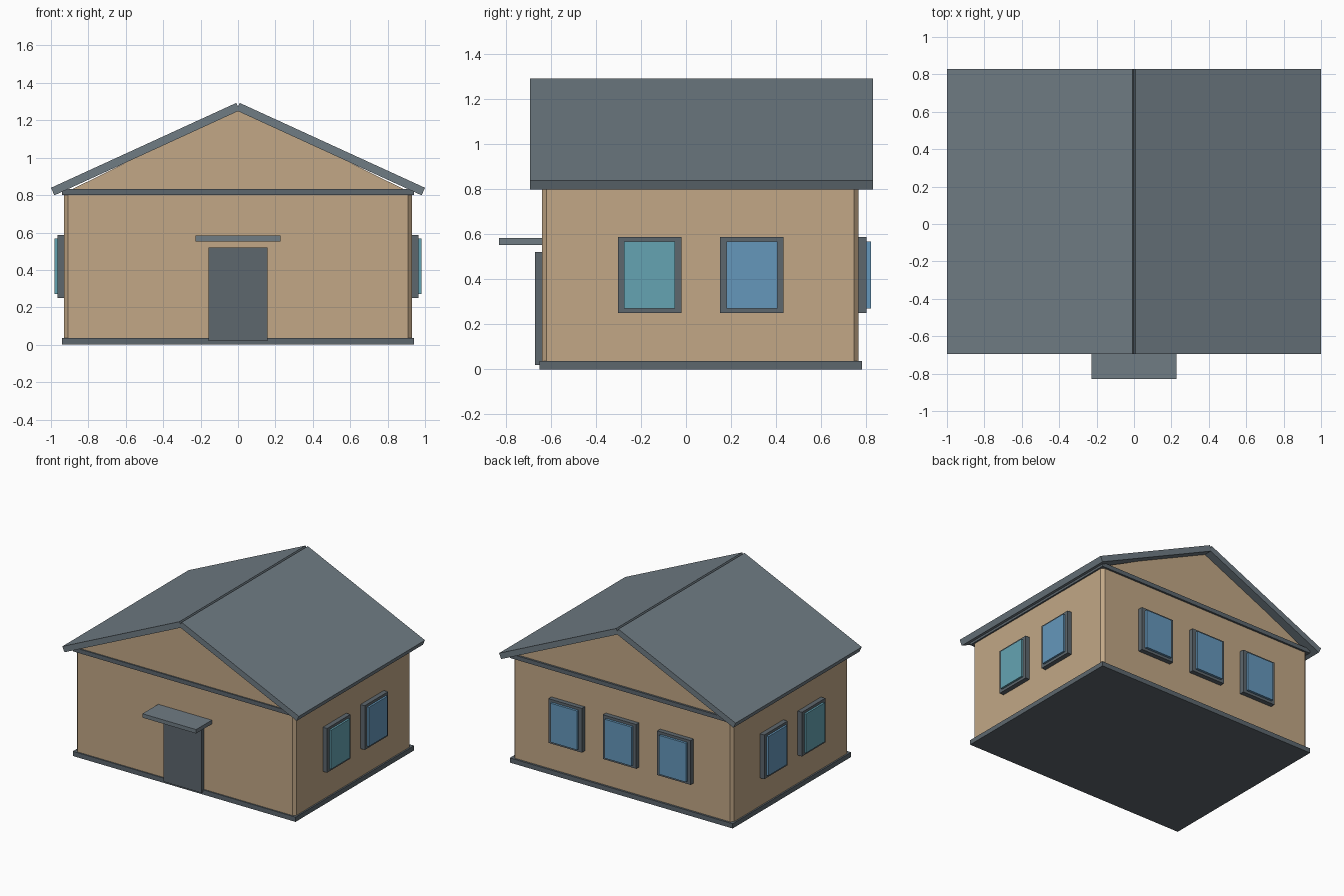
import bpy, bmesh
from math import radians, sin, cos, atan2

if "Cube" in bpy.data.objects:
    bpy.data.objects.remove(bpy.data.objects["Cube"])


def material(name, rgb):
    m = bpy.data.materials.new(name)
    m.diffuse_color = (*rgb, 1)
    m.use_nodes = True
    m.node_tree.nodes["Principled BSDF"].inputs["Base Color"].default_value = m.diffuse_color
    return m


WALL = material("tan_wall", (0.54, 0.39, 0.24))
ROOF = material("slate_roof", (0.16, 0.20, 0.23))
TRIM = material("dark_trim", (0.11, 0.135, 0.155))
BLUE = material("blue_glass", (0.13, 0.31, 0.50))
TEAL = material("teal_glass", (0.13, 0.37, 0.45))


def add_object(name, bm, mat):
    bmesh.ops.recalc_face_normals(bm, faces=bm.faces)
    me = bpy.data.meshes.new(name)
    bm.to_mesh(me)
    bm.free()
    me.materials.append(mat)
    ob = bpy.data.objects.new(name, me)
    bpy.context.collection.objects.link(ob)
    return ob


def box(name, x, y, z, mat, bevel=0):
    """Box from (min, max) ranges, optionally with chamfered vertical edges."""
    bm = bmesh.new()
    bmesh.ops.create_cube(bm, size=1)
    for v in bm.verts:
        v.co = [r[0] if c < 0 else r[1] for c, r in zip(v.co, (x, y, z))]
    if bevel:
        upright = [e for e in bm.edges
                   if abs(e.verts[0].co.z - e.verts[1].co.z) > 0.01]
        bmesh.ops.bevel(bm, geom=upright, offset=bevel, segments=1, affect='EDGES')
    return add_object(name, bm, mat)


def prism(name, profile, y, mat):
    """Extrude an xz profile along y."""
    bm = bmesh.new()
    face = bm.faces.new([bm.verts.new((px, y[0], pz)) for px, pz in profile])
    new = bmesh.ops.extrude_face_region(bm, geom=[face])["geom"]
    bmesh.ops.translate(bm, vec=(0, y[1] - y[0], 0),
                        verts=[g for g in new if isinstance(g, bmesh.types.BMVert)])
    return add_object(name, bm, mat)


# Body
WY = (-0.64, 0.767)
SLAB_Y = (-0.65, 0.782)
box("base", (-0.942, 0.942), SLAB_Y, (0, 0.036), TRIM)
box("walls", (-0.93, 0.93), WY, (0.03, 0.805), WALL, bevel=0.021)
box("eave_band", (-0.942, 0.942), SLAB_Y, (0.80, 0.832), TRIM)
prism("gable", [(-0.92, 0.815), (0.92, 0.815), (0, 1.27)], WY, WALL)

# Roof slabs, square-ended so a small groove stays along the ridge
ridge, eave, thick = (0.009, 1.293), (1.0, 0.839), 0.044
a = atan2(ridge[1] - eave[1], eave[0] - ridge[0])
dx, dz = -thick * sin(a), -thick * cos(a)
profile = [ridge, eave, (eave[0] + dx, eave[1] + dz), (ridge[0] + dx, ridge[1] + dz)]
for side, s in (("left", -1), ("right", 1)):
    prism(f"roof_{side}", [(s * px, pz) for px, pz in profile], (-0.694, 0.83), ROOF)

# Entrance
box("door", (-0.159, 0.159), (-0.67, -0.635), (0.02, 0.52), TRIM)
box("door_canopy", (-0.227, 0.227), (-0.83, -0.635), (0.553, 0.583), ROOF)

# Side windows, mirrored left and right
FZ, GZ = (0.25, 0.588), (0.27, 0.568)
for side, s in (("left", -1), ("right", 1)):
    for place, c, glass in (("front", -0.162, TEAL), ("rear", 0.293, BLUE)):
        box(f"{side}_{place}_window_frame", sorted((s * 0.925, s * 0.966)),
            (c - 0.141, c + 0.141), FZ, TRIM)
        box(f"{side}_{place}_window_glass", sorted((s * 0.95, s * 0.981)),
            (c - 0.113, c + 0.113), GZ, glass)

# Back windows
for i, c in enumerate((-0.46, 0, 0.46)):
    box(f"back_window_frame_{i + 1}", (c - 0.141, c + 0.141), (0.76, 0.803), FZ, TRIM)
    box(f"back_window_glass_{i + 1}", (c - 0.113, c + 0.113), (0.79, 0.821), GZ, BLUE)
